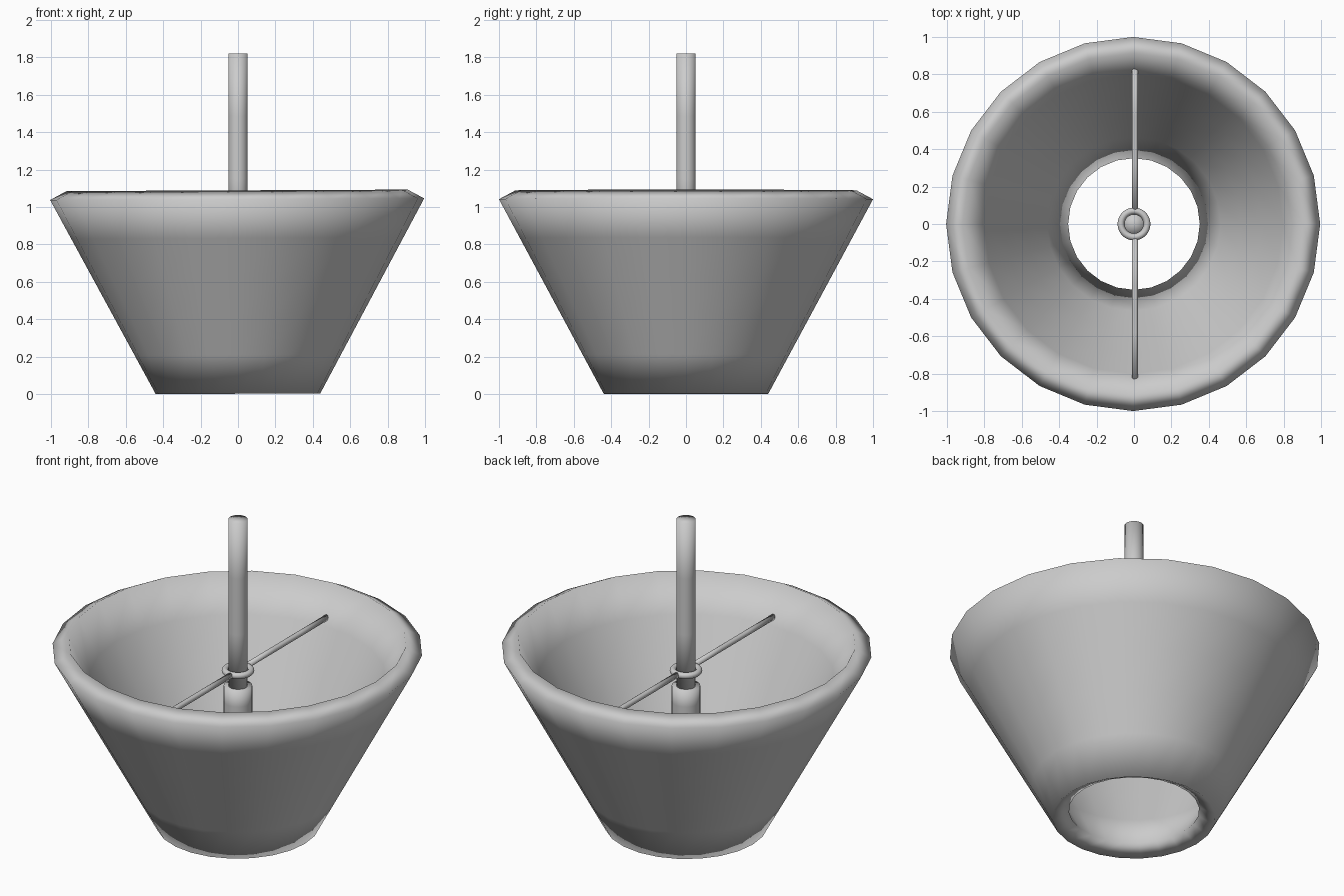
import bpy
import math
from mathutils import Matrix, Vector

cube = bpy.data.objects.get("Cube")
if cube:
    bpy.data.objects.remove(cube, do_unlink=True)

# One plain grey for every part
grey = bpy.data.materials.new("light_grey")
grey.use_nodes = True
colour = (0.6, 0.6, 0.6, 1.0)
grey.diffuse_color = colour
grey.node_tree.nodes["Principled BSDF"].inputs["Base Color"].default_value = colour


def lathe(name, profile, sides, closed=False):
    """Revolve a (radius, z) profile about z; zero radii become poles."""
    verts, rings = [], []
    for r, z in profile:
        count = sides if r > 0 else 1
        start = len(verts)
        for i in range(count):
            a = math.tau * i / sides
            verts.append((r * math.cos(a), r * math.sin(a), z))
        rings.append([start + (i % count) for i in range(sides)])
    pairs = list(zip(rings, rings[1:]))
    if closed:
        pairs.append((rings[-1], rings[0]))
    faces = []
    for low, high in pairs:
        for i in range(sides):
            j = (i + 1) % sides
            quad = [low[i], low[j], high[j], high[i]]
            faces.append(list(dict.fromkeys(quad)))
    mesh = bpy.data.meshes.new(name)
    mesh.from_pydata(verts, [], faces)
    mesh.materials.append(grey)
    mesh.shade_smooth()
    obj = bpy.data.objects.new(name, mesh)
    bpy.context.collection.objects.link(obj)
    return obj


def rod(name, radius, low, high, rows, sides):
    """Capped cylinder divided into equal rows."""
    wall = [(radius, low + (high - low) * i / rows) for i in range(rows + 1)]
    return lathe(name, [(0, low)] + wall + [(0, high)], sides)


# Shade: thick conical wall, open at both ends, very slightly tilted
bottom, top, thickness, rows = Vector((0.44, 0)), Vector((1.0, 1.04)), 0.1, 5
slope = (top - bottom).normalized()
inward = Vector((-slope.y, slope.x)) * thickness
outer = [bottom.lerp(top, i / rows) for i in range(rows + 1)]
inner = [p + inward for p in reversed(outer)]
shade = lathe("shade", [tuple(p) for p in outer + inner], 24, closed=True)
shade.data.transform(Matrix.Translation((0, 0, 0.002)) @ Matrix.Rotation(math.radians(-0.25), 4, 'Y'))

# Hanging stem and the lamp socket below it
rod("stem", 0.052, 0.82, 1.82, 3, 32)
rod("socket", 0.077, 0.55, 0.83, 3, 32)

# Ring around the stem
ring_z = 0.92
section = [(0.07 + 0.018 * math.cos(a), ring_z + 0.018 * math.sin(a))
           for a in (math.tau * i / 12 for i in range(12))]
lathe("support_ring", section, 32, closed=True)

# Two bars from the ring to the shade wall
for name, side in (("back_support_bar", 1), ("front_support_bar", -1)):
    bar = rod(name, 0.016, 0.075, 0.83, 3, 16)
    bar.location = (0.005, 0, ring_z)
    bar.rotation_euler.x = -side * math.pi / 2
